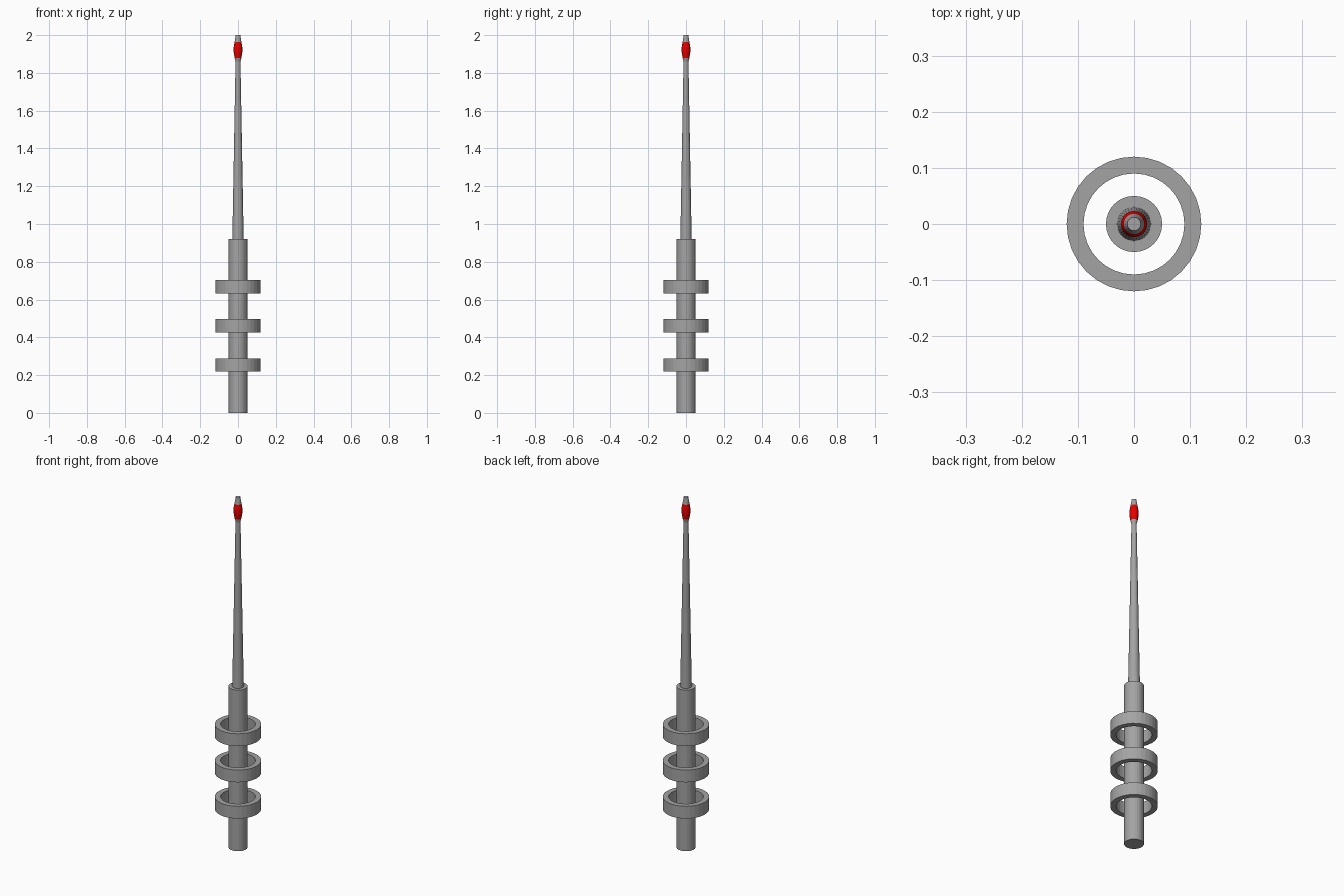
import bpy, math

if "Cube" in bpy.data.objects:
    bpy.data.objects.remove(bpy.data.objects["Cube"])

SIDES = 32


def material(name, color):
    m = bpy.data.materials.new(name)
    m.diffuse_color = color
    m.use_nodes = True
    m.node_tree.nodes["Principled BSDF"].inputs["Base Color"].default_value = m.diffuse_color
    return m


grey = material("dark_grey", (0.37, 0.37, 0.37, 1))
red = material("red_lamp", (0.8, 0.0, 0.0, 1))


def lathe(name, profile, closed=False, red_span=None):
    """Revolve (radius, z) points around z; open profiles get flat end caps."""
    n = len(profile)
    verts = [(r * math.cos(2 * math.pi * s / SIDES), r * math.sin(2 * math.pi * s / SIDES), z)
             for r, z in profile for s in range(SIDES)]
    faces = []
    for i in range(n if closed else n - 1):
        j = (i + 1) % n
        for s in range(SIDES):
            t = (s + 1) % SIDES
            faces.append((i * SIDES + s, i * SIDES + t, j * SIDES + t, j * SIDES + s))
    if not closed:
        faces.append(tuple(reversed(range(SIDES))))
        faces.append(tuple(range((n - 1) * SIDES, n * SIDES)))
    mesh = bpy.data.meshes.new(name)
    mesh.from_pydata(verts, [], faces)
    obj = bpy.data.objects.new(name, mesh)
    bpy.context.collection.objects.link(obj)
    mesh.materials.append(grey)
    if red_span:
        mesh.materials.append(red)
        for p in mesh.polygons:
            if red_span[0] < p.center.z < red_span[1]:
                p.material_index = 1
    return obj


# Thick lower pole
lathe("lower_pole", [(0.05, 0), (0.05, 0.92)])

# Slender tapered mast with a red beacon band near its tip
lathe("mast_with_beacon",
      [(0.03, 0.92), (0.013, 1.86), (0.018, 1.88), (0.023, 1.91),
       (0.023, 1.935), (0.018, 1.963), (0.012, 2.0)],
      red_span=(1.88, 1.963))

# Three floating rings around the pole
for i, z in enumerate((0.254, 0.461, 0.668)):
    lathe(f"ring_{i + 1}", [(0.12, z - 0.035), (0.12, z + 0.035),
                            (0.09, z + 0.035), (0.09, z - 0.035)], closed=True)
